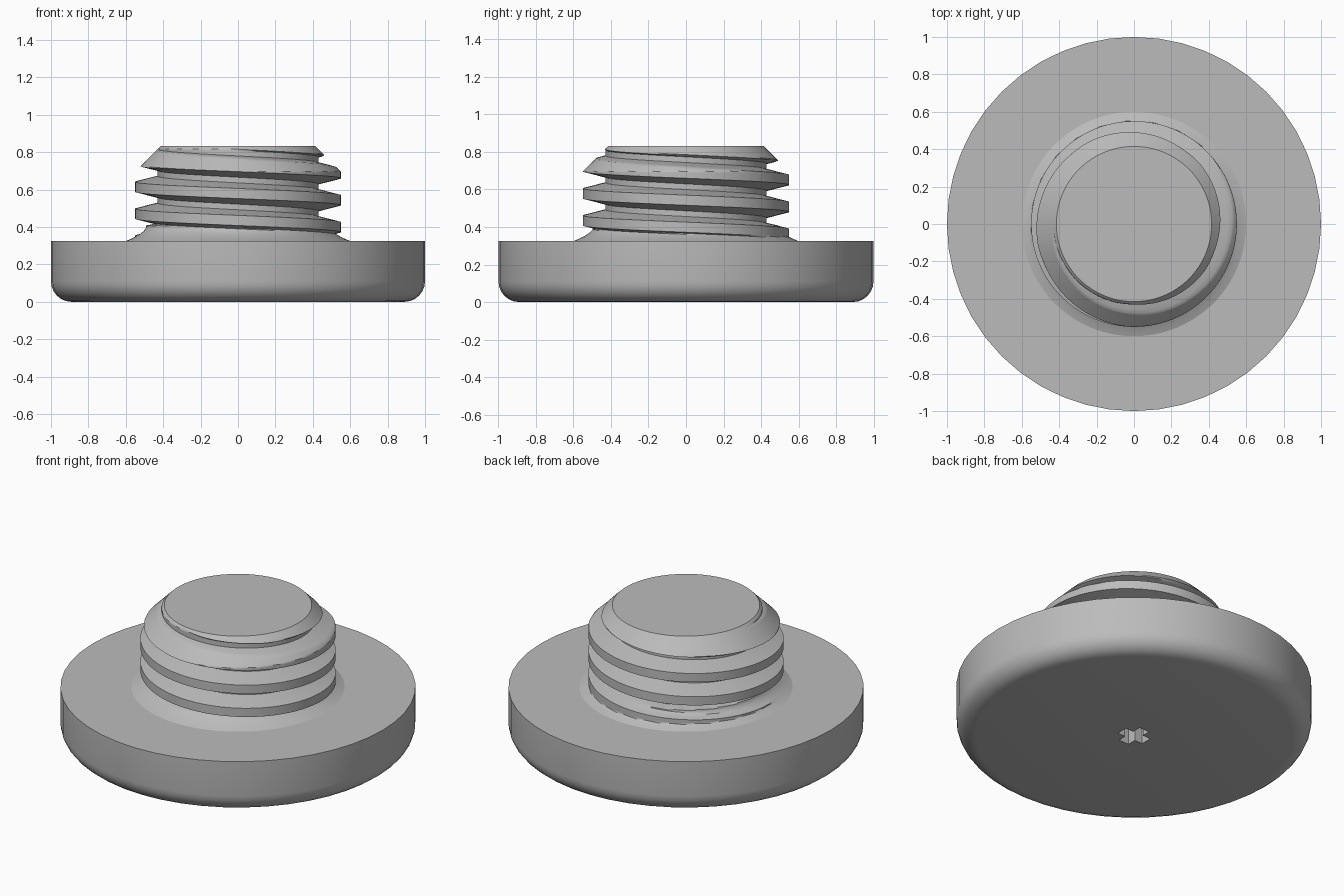
import bpy, bmesh
from math import sin, cos, pi, tau

cube = bpy.data.objects.get("Cube")
if cube:
    bpy.data.objects.remove(cube, do_unlink=True)

grey = bpy.data.materials.new("plain grey")
grey.use_nodes = True
COLOUR = (0.5, 0.5, 0.5, 1)
grey.diffuse_color = COLOUR
grey.node_tree.nodes["Principled BSDF"].inputs["Base Color"].default_value = COLOUR

CAP_TOP, STUD_TOP = 0.325, 0.832
PITCH, CREST, ROOT = 0.144, 0.55, 0.43


def make_object(name, bm):
    bmesh.ops.remove_doubles(bm, verts=bm.verts, dist=0.0002)
    bmesh.ops.recalc_face_normals(bm, faces=bm.faces)
    mesh = bpy.data.meshes.new(name)
    bm.to_mesh(mesh)
    bm.free()
    mesh.materials.append(grey)
    obj = bpy.data.objects.new(name, mesh)
    bpy.context.collection.objects.link(obj)
    return obj


def smooth(obj):
    bpy.ops.object.select_all(action='DESELECT')
    obj.select_set(True)
    bpy.context.view_layer.objects.active = obj
    bpy.ops.object.shade_smooth_by_angle(angle=pi / 6)


def grid(bm, columns):
    # Bridge neighbouring columns of points with quads
    cols = [[bm.verts.new(p) for p in col] for col in columns]
    for a, b in zip(cols, cols[1:]):
        for i in range(len(a) - 1):
            bm.faces.new((a[i], b[i], b[i + 1], a[i + 1]))


def fill_ring(bm, z):
    # Close the open ring of edges lying at height z
    bmesh.ops.remove_doubles(bm, verts=bm.verts, dist=0.0002)
    bmesh.ops.dissolve_degenerate(bm, edges=bm.edges, dist=0.0002)
    rim = [e for e in bm.edges if e.is_boundary
           and all(abs(v.co.z - z) < 0.001 for v in e.verts)]
    bmesh.ops.holes_fill(bm, edges=rim, sides=0)


# Round cap with a rolled lower edge
EDGE, SIDES = 0.11, 48
profile = [(1 - EDGE + EDGE * sin(k * pi / 12), EDGE - EDGE * cos(k * pi / 12))
           for k in range(7)] + [(1, CAP_TOP)]
bm = bmesh.new()
grid(bm, [[(r * cos(k * tau / SIDES), r * sin(k * tau / SIDES), z) for r, z in profile]
          for k in range(SIDES + 1)])
fill_ring(bm, 0)
fill_ring(bm, CAP_TOP)
cap = make_object("cap", bm)

# Small cross-shaped socket under the cap
bm = bmesh.new()
arm, half = 0.09, 0.035
corners = [(arm, -half), (arm, half), (half, half)]
outline = []
for turn in range(4):
    c, s = cos(turn * pi / 2), sin(turn * pi / 2)
    outline += [(x * c - y * s, x * s + y * c, -0.05) for x, y in corners]
face = bm.faces.new([bm.verts.new(p) for p in outline])
top = bmesh.ops.extrude_face_region(bm, geom=[face])["geom"]
bmesh.ops.translate(bm, vec=(0, 0, 0.15),
                    verts=[v for v in top if isinstance(v, bmesh.types.BMVert)])
cutter = make_object("socket_cutter", bm)
cutter.hide_render = True
cutter.hide_set(True)
cut = cap.modifiers.new("socket", 'BOOLEAN')
cut.operation, cut.solver, cut.object = 'DIFFERENCE', 'EXACT', cutter
bpy.context.view_layer.objects.active = cap
bpy.ops.object.modifier_apply(modifier=cut.name)
bpy.data.objects.remove(cutter, do_unlink=True)
smooth(cap)


# Threaded stud: a helical ridge, chamfered above and flared into the cap below
def stud_radius(z, crest_z):
    d = abs((z - crest_z + PITCH / 2) % PITCH - PITCH / 2)
    slope = min(max((d - 0.027) / 0.03, 0), 1)
    thread = CREST + (ROOT - CREST) * slope
    chamfer = 0.415 + STUD_TOP - z
    t = (z - CAP_TOP) / 0.085
    flare = 0.49 + 0.11 * (1 - t) ** 2 if t < 1 else 0
    return max(flare, min(thread, chamfer))


STEP, TURNS = PITCH / 24, 96
columns = []
for k in range(TURNS + 1):
    a = k * tau / TURNS
    crest_z = 0.543 - PITCH * k / TURNS
    col = []
    for i in range(-40, 76):
        z = min(max(crest_z + STEP * (i + 0.5), CAP_TOP), STUD_TOP)
        r = stud_radius(z, crest_z)
        col.append((r * cos(a), r * sin(a), z))
    columns.append(col)
bm = bmesh.new()
grid(bm, columns)
fill_ring(bm, STUD_TOP)
smooth(make_object("threaded_stud", bm))
